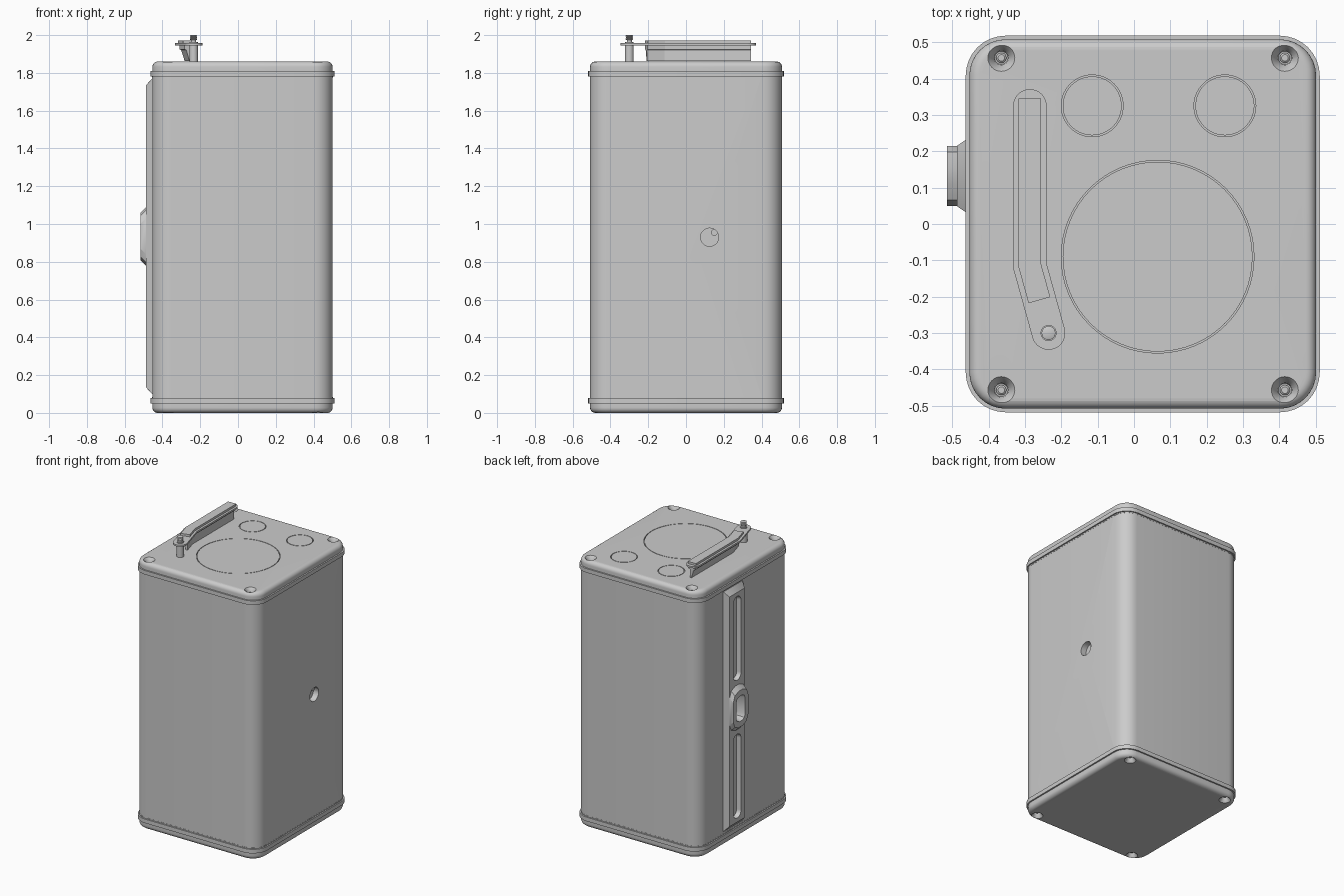
import bpy, bmesh
from math import sin, cos, pi
from mathutils import Vector

if "Cube" in bpy.data.objects:
    bpy.data.objects.remove(bpy.data.objects["Cube"])

CX = 0.024            # centre of the box in x
HX, HY = 0.477, 0.508 # box half sizes


def loft(name, loops, smooth=30):
    """Skin a list of equal-length point loops and cap both ends."""
    bm = bmesh.new()
    rings = [[bm.verts.new(p) for p in lp] for lp in loops]
    n = len(rings[0])
    for a, b in zip(rings, rings[1:]):
        for i in range(n):
            j = (i + 1) % n
            bm.faces.new((a[i], a[j], b[j], b[i]))
    bm.faces.new(rings[0][::-1])
    bm.faces.new(rings[-1])
    bmesh.ops.recalc_face_normals(bm, faces=bm.faces)
    me = bpy.data.meshes.new(name)
    bm.to_mesh(me)
    bm.free()
    ob = bpy.data.objects.new(name, me)
    bpy.context.collection.objects.link(ob)
    smooth_obj(ob, smooth)
    return ob


def select(ob):
    bpy.ops.object.select_all(action='DESELECT')
    ob.select_set(True)
    bpy.context.view_layer.objects.active = ob


def smooth_obj(ob, deg=30):
    select(ob)
    bpy.ops.object.shade_smooth_by_angle(angle=deg * pi / 180)


def cut(ob, cutters):
    for c in cutters:
        select(ob)
        m = ob.modifiers.new("cut", 'BOOLEAN')
        m.operation, m.solver, m.object = 'DIFFERENCE', 'EXACT', c
        bpy.ops.object.modifier_apply(modifier=m.name)
        bpy.data.objects.remove(c)
    smooth_obj(ob)


def rrect(hx, hy, r, n=8):
    """Rounded rectangle as 2D points."""
    pts = []
    for k, (sx, sy) in enumerate(((1, 1), (-1, 1), (-1, -1), (1, -1))):
        for i in range(n + 1):
            a = (k + i / n) * pi / 2
            pts.append((sx * (hx - r) + r * cos(a), sy * (hy - r) + r * sin(a)))
    return pts


def box_layers(name, layers):
    """Rounded box from (z, outward offset) layers."""
    return loft(name, [[(CX + x, y, z) for x, y in rrect(HX + o, HY + o, 0.1 + o)]
                       for z, o in layers])


def lathe(name, x, y, prof, n=32):
    return loft(name, [[(x + r * cos(2 * pi * i / n), y + r * sin(2 * pi * i / n), z)
                        for i in range(n)] for z, r in prof])


def side_loft(name, y, z, layers, n=8):
    """Rounded rectangles facing x: layers of (x, half y, half z, radius)."""
    return loft(name, [[(x, y + a, z + b) for a, b in rrect(hy, hz, r, n)]
                       for x, hy, hz, r in layers])


# main shell with round port in the right side
body = box_layers("body", [(0.06, 0), (1.81, 0)])
cut(body, [side_loft("c", 0.125, 0.93, [(0.46, .048, .048, .0479), (0.6, .048, .048, .0479)]),
           side_loft("c", 0.13, 0.935, [(-0.5, .045, .085, .03), (-0.43, .045, .085, .03)])])
side_loft("port_pin", 0.15, 0.955, [(0.455, .017, .017, .0169), (0.475, .017, .017, .0169)])

# lids with rounded rim and protruding flange, identical top and bottom
R = 0.028
rim = [(R * (1 - cos(i * pi / 12)), -R * (1 - sin(i * pi / 12))) for i in range(7)]
rim += [(0.05, 0), (0.05, 0.01), (0.078, 0.01), (0.078, 0.001), (0.085, 0.001)]
SCREWS = [(x, y) for x in (-0.365, 0.415) for y in (-0.457, 0.457)]
DISCS = [(-0.115, 0.325, 0.085), (0.25, 0.325, 0.085), (0.065, -0.09, 0.265)]
for label, f in (("top", lambda z: 1.86 - z), ("bottom", lambda z: z)):
    lid = box_layers(label + "_lid", [(f(z), o) for z, o in rim])
    cutters = [lathe("c", x, y, [(f(-0.02), .037), (f(0), .037), (f(.022), .02), (f(.035), .018)])
               for x, y in SCREWS]
    if label == "top":
        cutters += [lathe("c", x, y, [(1.85, r), (1.88, r)], 64) for x, y, r in DISCS]
    cut(lid, cutters)
    for i, (x, y) in enumerate(SCREWS):
        lathe(f"{label}_screw_{i}", x, y, [(f(.04), .014), (f(.026), .014), (f(.022), .009)], 20)

# flush discs in the top, leaving a hairline gap
for i, (x, y, r) in enumerate(DISCS):
    lathe(f"top_disc_{i}", x, y, [(1.845, r - .004), (1.86, r - .004)], 64)

# tapered rail on the left side with two long slots
rail = side_loft("side_rail", 0.132, 0.935,
                 [(-0.445, .105, .837, .001), (-0.455, .105, .835, .001), (-0.487, .083, .80, .001)], 1)
slots = [side_loft("c", 0.132, z, [(-0.458, .036, .285, .035), (-0.478, .042, .291, .041),
                                   (-0.55, .048, .297, .047)]) for z in (0.455, 1.415)]
cut(rail, slots + [side_loft("c", 0.132, 0.935, [(-0.42, .045, .085, .03), (-0.55, .045, .085, .03)])])

# octagonal boss in the middle of the rail, with stepped opening
boss = side_loft("rail_boss", 0.132, 0.935,
                 [(-0.46, .083, .155, .06), (-0.487, .083, .155, .06), (-0.515, .083, .127, .06)], 2)
cut(boss, [side_loft("c", 0.132, 0.935, [(-0.40, .043, .083, .03), (-0.487, .043, .083, .03),
                                         (-0.55, .055, .095, .04)], 2)])
side_loft("boss_latch", 0.132, 0.935, [(-0.42, .012, .05, .011), (-0.47, .012, .05, .011)])

# bent arm over the top: flat plate with rounded ends
P = [Vector((-0.2865, 0.325)), Vector((-0.2865, -0.115)), Vector((-0.235, -0.30))]
W = 0.046
d0, d1 = (P[1] - P[0]).normalized(), (P[2] - P[1]).normalized()


def side(d):
    return Vector((-d.y, d.x))   # towards +x for a path running to -y


mitre = (side(d0) + side(d1)).normalized()
mitre /= mitre.dot(side(d0))


def end_arc(c, d, start):
    return [c + W * (cos(i * pi / 16) * start * side(d) + sin(i * pi / 16) * start * -d)
            for i in range(17)]


outline = end_arc(P[0], d0, 1) + [P[1] - W * mitre]
outline += end_arc(P[2], d1, -1) + [P[1] + W * mitre]
loft("arm_plate", [[(p.x, p.y, z) for p in outline] for z in (1.945, 1.957)])


# ridge above the plate and wiping blade below, swept along the bent path
def sweep(name, prof):
    e0, e1 = Vector((P[0].x, 0.345)), P[1] + d1 * 0.098
    loft(name, [[(*(p + u * s), z) for u, z in prof]
                for p, s in ((e0, side(d0)), (P[1], mitre), (e1, side(d1)))], 10)


sweep("arm_ridge", [(-.031, 1.956), (-.031, 1.972), (.031, 1.972), (.031, 1.956)])
sweep("arm_blade", [(-.024, 1.946), (-.024, 1.925), (-.014, 1.92), (.004, 1.863),
                    (.016, 1.863), (.014, 1.92), (.024, 1.925), (.024, 1.946)])

# pivot post with ribbed stud on top
x, y = P[2]
lathe("pivot_post", x, y, [(1.855, .023), (1.946, .023)])
stud = [(1.955, .022), (1.964, .022), (1.964, .013), (1.974, .013)]
for k in range(4):
    z = 1.974 + k * 0.0065
    stud += [(z, .015), (z + .002, .019), (z + .0045, .019), (z + .0065, .015)]
lathe("pivot_stud", x, y, stud[:4] + [p for i, p in enumerate(stud[4:]) if i % 4 != 3] + [(2.0, .015)])
